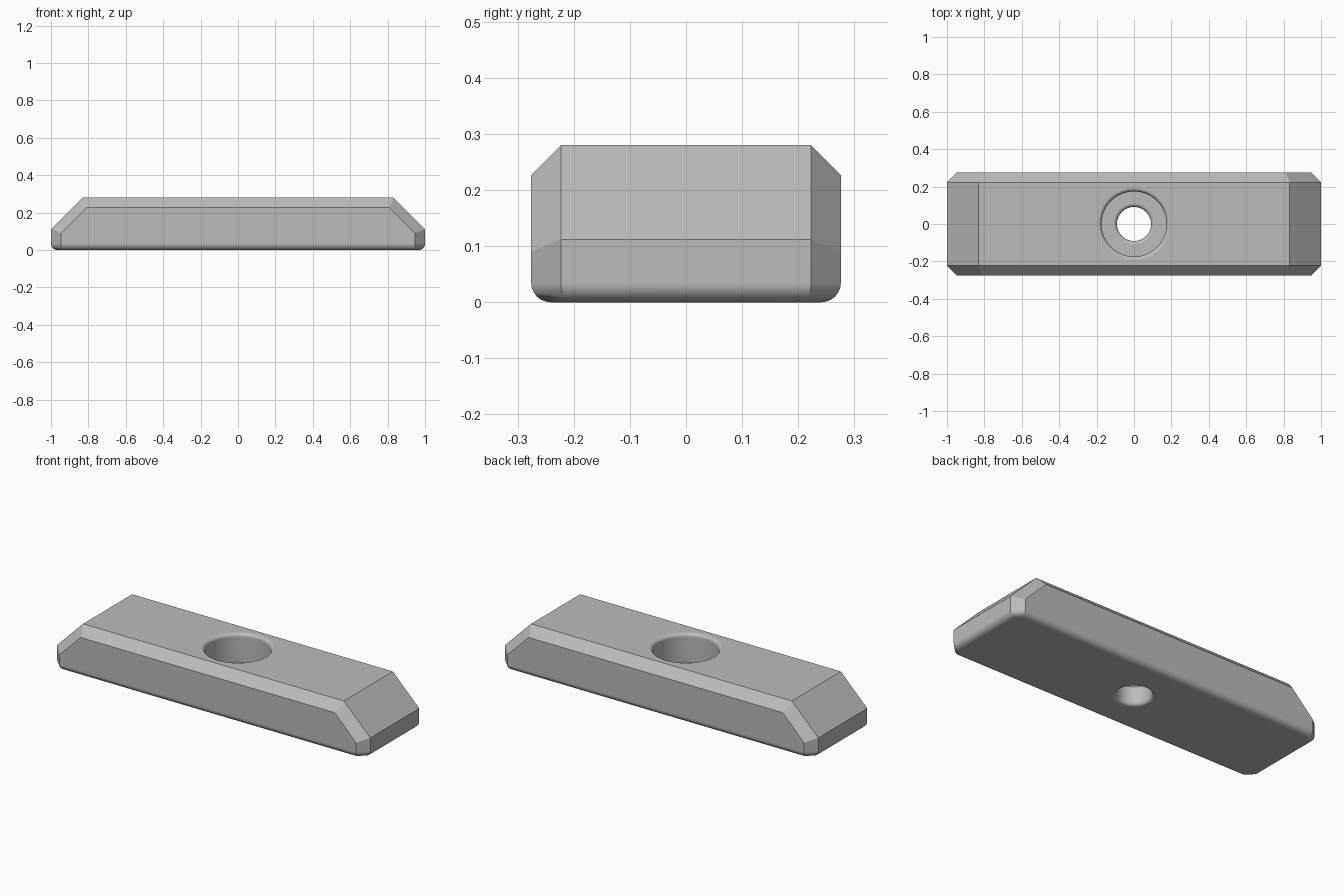
import bpy, bmesh
from math import sin, cos, pi

cube = bpy.data.objects.get("Cube")
if cube:
    bpy.data.objects.remove(cube, do_unlink=True)

steel = bpy.data.materials.new("plain_grey")
steel.use_nodes = True
grey = (0.5, 0.5, 0.5, 1)
steel.diffuse_color = grey
steel.node_tree.nodes["Principled BSDF"].inputs["Base Color"].default_value = grey


def make_object(name, bm):
    bmesh.ops.recalc_face_normals(bm, faces=bm.faces)
    mesh = bpy.data.meshes.new(name)
    bm.to_mesh(mesh)
    bm.free()
    mesh.materials.append(steel)
    obj = bpy.data.objects.new(name, mesh)
    bpy.context.collection.objects.link(obj)
    return obj


def outline(half_end, end_z, half_top, top_z):
    """Mirrored side outline of the bar."""
    right = [(half_end, 0), (half_end, end_z), (half_top, top_z)]
    return right + [(-x, z) for x, z in reversed(right)]


def arc(cx, cz, r, start, end, steps=6):
    return [(cx + r * cos(start + (end - start) * i / steps),
             cz + r * sin(start + (end - start) * i / steps)) for i in range(steps + 1)]


# Bar: full outline in the middle, smaller outline on the front and back faces
full = outline(1.0, 0.112, 0.832, 0.28)
inset = outline(0.947, 0.09, 0.81, 0.227)
bm = bmesh.new()
loops = [[bm.verts.new((x, y, z)) for x, z in shape]
         for y, shape in ((-0.276, inset), (-0.223, full), (0.223, full), (0.276, inset))]
for a, b in zip(loops, loops[1:]):
    for i in range(5):
        bm.faces.new((a[i], a[i + 1], b[i + 1], b[i]))
bm.faces.new(loops[0])
bm.faces.new(loops[-1])
bm.faces.new([l[0] for l in loops] + [l[-1] for l in reversed(loops)])

# Rounded lower rim
rim = [e for e in bm.edges if all(v.co.z < 0.001 for v in e.verts)]
bmesh.ops.bevel(bm, geom=rim, offset=0.035, offset_type='OFFSET', segments=6,
                profile=0.5, affect='EDGES', clamp_overlap=True)
bar = make_object("clamp_bar", bm)

# Stepped screw hole: lathed cutter with rounded lips
bore, head, floor_z, top_z, lip = 0.091, 0.174, 0.115, 0.28, 0.02
profile = [(0, -0.1), (bore + lip, -0.1)]
profile += arc(bore + lip, lip, lip, 1.5 * pi, pi)
profile += arc(bore + lip, floor_z - lip, lip, pi, pi / 2)
profile += [(head, floor_z)]
profile += arc(head + lip, top_z - lip, lip, pi, pi / 2)
profile += [(head + lip, 0.4), (0, 0.4)]
bm = bmesh.new()
verts = [bm.verts.new((x, 0, z)) for x, z in profile]
edges = [bm.edges.new(pair) for pair in zip(verts, verts[1:])]
bmesh.ops.spin(bm, geom=verts + edges, cent=(0, 0, 0), axis=(0, 0, 1),
               angle=2 * pi, steps=64)
bmesh.ops.remove_doubles(bm, verts=bm.verts, dist=0.0001)
cutter = make_object("hole_cutter", bm)
cutter.hide_render = True

cut = bar.modifiers.new("screw_hole", 'BOOLEAN')
cut.operation = 'DIFFERENCE'
cut.solver = 'EXACT'
cut.object = cutter
bpy.ops.object.select_all(action='DESELECT')
bar.select_set(True)
bpy.context.view_layer.objects.active = bar
bpy.ops.object.modifier_apply(modifier=cut.name)
bpy.data.objects.remove(cutter, do_unlink=True)

# Smooth rounds, crisp chamfers
bpy.ops.object.shade_smooth_by_angle(angle=pi / 6)
weighted = bar.modifiers.new("clean_normals", 'WEIGHTED_NORMAL')
weighted.keep_sharp = True
